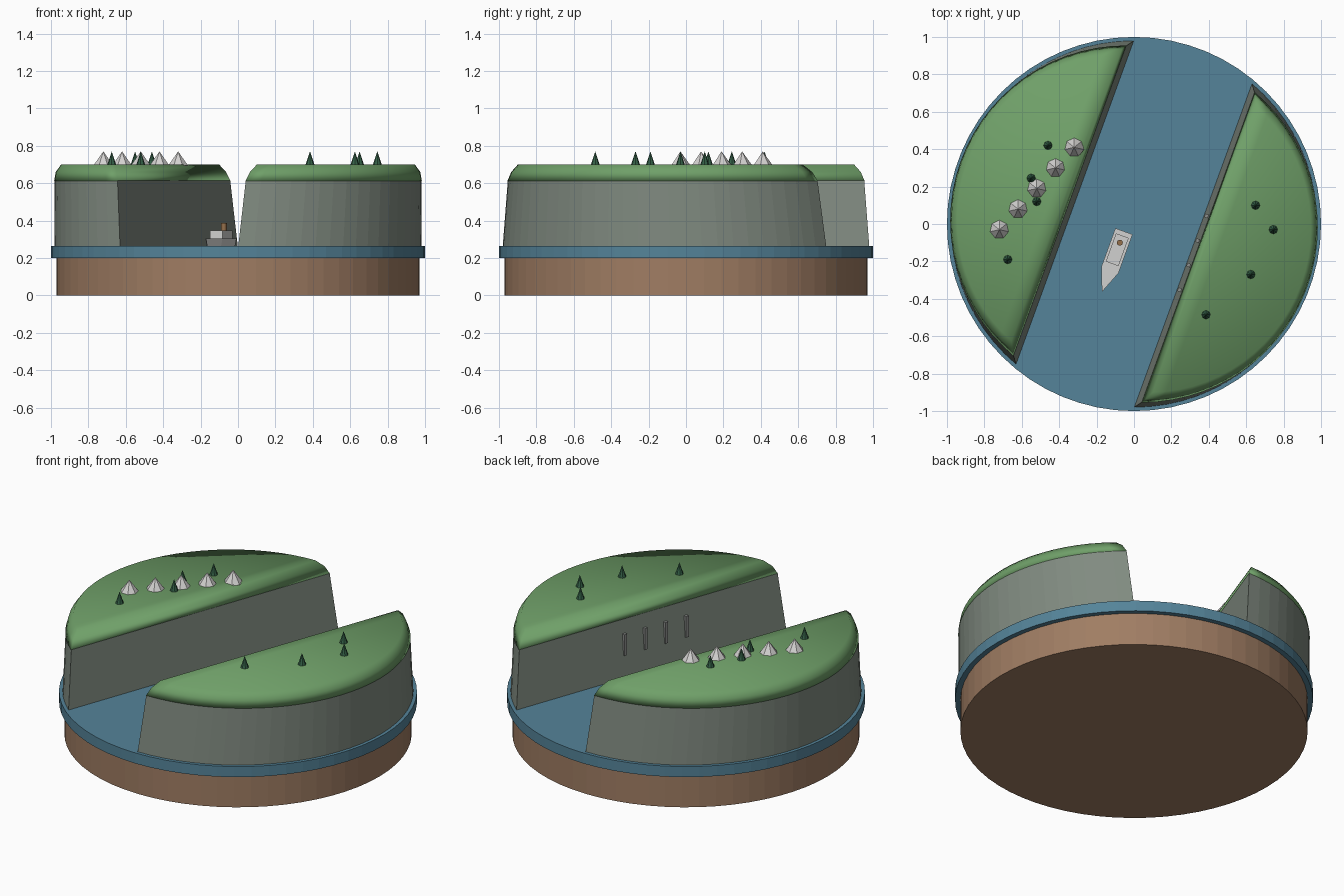
import bpy, bmesh, math
from mathutils import Matrix, Vector

cube = bpy.data.objects.get("Cube")
if cube:
    bpy.data.objects.remove(cube, do_unlink=True)

# The channel runs along local y of this turned frame
TURN = math.radians(-20)
FRAME = Matrix.Rotation(TURN, 4, 'Z')


def material(name, rgb):
    m = bpy.data.materials.new(name)
    m.use_nodes = True
    m.diffuse_color = (*rgb, 1)
    m.node_tree.nodes["Principled BSDF"].inputs["Base Color"].default_value = (*rgb, 1)
    return m


earth = material("brown earth", (0.35, 0.205, 0.125))
water = material("blue water", (0.09, 0.23, 0.32))
rock = material("grey green rock", (0.22, 0.26, 0.22))
grass = material("grass green", (0.16, 0.35, 0.14))
pine = material("dark pine green", (0.035, 0.12, 0.065))
canvas = material("pale canvas", (0.66, 0.65, 0.64))
paint = material("pale boat grey", (0.64, 0.64, 0.63))
wood = material("funnel brown", (0.30, 0.16, 0.07))
stone = material("mid grey stone", (0.27, 0.28, 0.27))


def finish(name, bm, mat, matrix=Matrix(), smooth=False):
    bmesh.ops.recalc_face_normals(bm, faces=bm.faces)
    for f in bm.faces:
        f.smooth = smooth
    mesh = bpy.data.meshes.new(name)
    bm.to_mesh(mesh)
    bm.free()
    mesh.materials.append(mat)
    obj = bpy.data.objects.new(name, mesh)
    obj.matrix_world = matrix
    bpy.context.collection.objects.link(obj)
    return obj


def cone(name, mat, x, y, z0, z1, r0, r1, sides, matrix=Matrix()):
    bm = bmesh.new()
    bmesh.ops.create_cone(bm, cap_ends=True, segments=sides, radius1=r0, radius2=r1,
                          depth=z1 - z0,
                          matrix=Matrix.Translation((x, y, (z0 + z1) / 2)))
    return finish(name, bm, mat, matrix)


def box(name, mat, low, high, matrix):
    low, high = Vector(low), Vector(high)
    bm = bmesh.new()
    bmesh.ops.create_cube(bm, size=1, matrix=Matrix.Translation((low + high) / 2)
                          @ Matrix.Diagonal((*(high - low), 1)))
    return finish(name, bm, mat, matrix)


def loft(name, mat, rings, matrix, smooth=False):
    """Join closed rings of points, then cap both ends."""
    bm = bmesh.new()
    loops = [[bm.verts.new(p) for p in ring] for ring in rings]
    n = len(loops[0])
    for a, b in zip(loops, loops[1:]):
        for i in range(n):
            j = (i + 1) % n
            bm.faces.new((a[i], a[j], b[j], b[i]))
    bm.faces.new(loops[0][::-1])
    bm.faces.new(loops[-1])
    return finish(name, bm, mat, matrix, smooth)


# Round base and water disc
cone("earth_base", earth, 0, 0, 0, 0.2, 0.97, 0.97, 64)
cone("water_disc", water, 0, 0, 0.2, 0.265, 1, 1, 64)

# Two cliffs, each a segment of a circle, with a grass cap
RADIUS, CHORD, STEPS = 0.98, 0.336, 28
HALF = math.acos(CHORD / RADIUS)


def segment(start, sx, sy, z):
    ring = []
    for i in range(STEPS + 1):
        a = HALF * (2 * i / STEPS - 1)
        ring.append((start + (RADIUS * math.cos(a) - CHORD) * sx,
                     RADIUS * math.sin(a) * sy, z))
    return ring


for side, angle in (("left", 0), ("right", math.pi)):
    place = Matrix.Rotation(TURN + angle, 4, 'Z')
    loft(side + "_cliff", rock, [segment(CHORD, 1, 1, 0.26),
                                 segment(0.365, 0.962, 0.957, 0.615)], place)
    loft(side + "_grass_cap", grass, [segment(0.365, 0.964, 0.959, 0.613),
                                      segment(0.380, 0.930, 0.930, 0.66),
                                      segment(0.402, 0.850, 0.880, 0.70)], place, True)

# Row of tents
for i in range(5):
    cone(f"tent_{i + 1}", canvas, -0.72 + 0.1 * i, -0.03 + 0.11 * i,
         0.695, 0.77, 0.054, 0, 7)

# Scattered pines
pines = [(-0.46, 0.42), (-0.55, 0.245), (-0.52, 0.12), (-0.675, -0.19),
         (0.65, 0.10), (0.745, -0.03), (0.625, -0.27), (0.385, -0.485)]
for i, (x, y) in enumerate(pines):
    cone(f"pine_{i + 1}", pine, x, y, 0.695, 0.77, 0.025, 0, 8)

# Stone pillars on the channel wall
for i in range(4):
    y = 0.173 - 0.14 * i
    box(f"wall_pillar_{i + 1}", stone, (0.340, y - 0.01, 0.40),
        (0.362, y + 0.01, 0.53), FRAME)

# Boat: pointed hull, cabin and funnel
MID = -0.037


def hull_ring(w, tip, z):
    return [(MID - w, -0.055, z), (MID - w, -0.275, z), (MID, tip, z),
            (MID + w, -0.275, z), (MID + w, -0.055, z)]


loft("boat_hull", paint, [hull_ring(0.040, -0.38, 0.262),
                          hull_ring(0.049, -0.40, 0.305)], FRAME)
box("boat_cabin", paint, (MID - 0.036, -0.24, 0.30), (MID + 0.036, -0.08, 0.347), FRAME)
cone("boat_funnel", wood, MID, -0.12, 0.345, 0.388, 0.016, 0.016, 12, FRAME)
